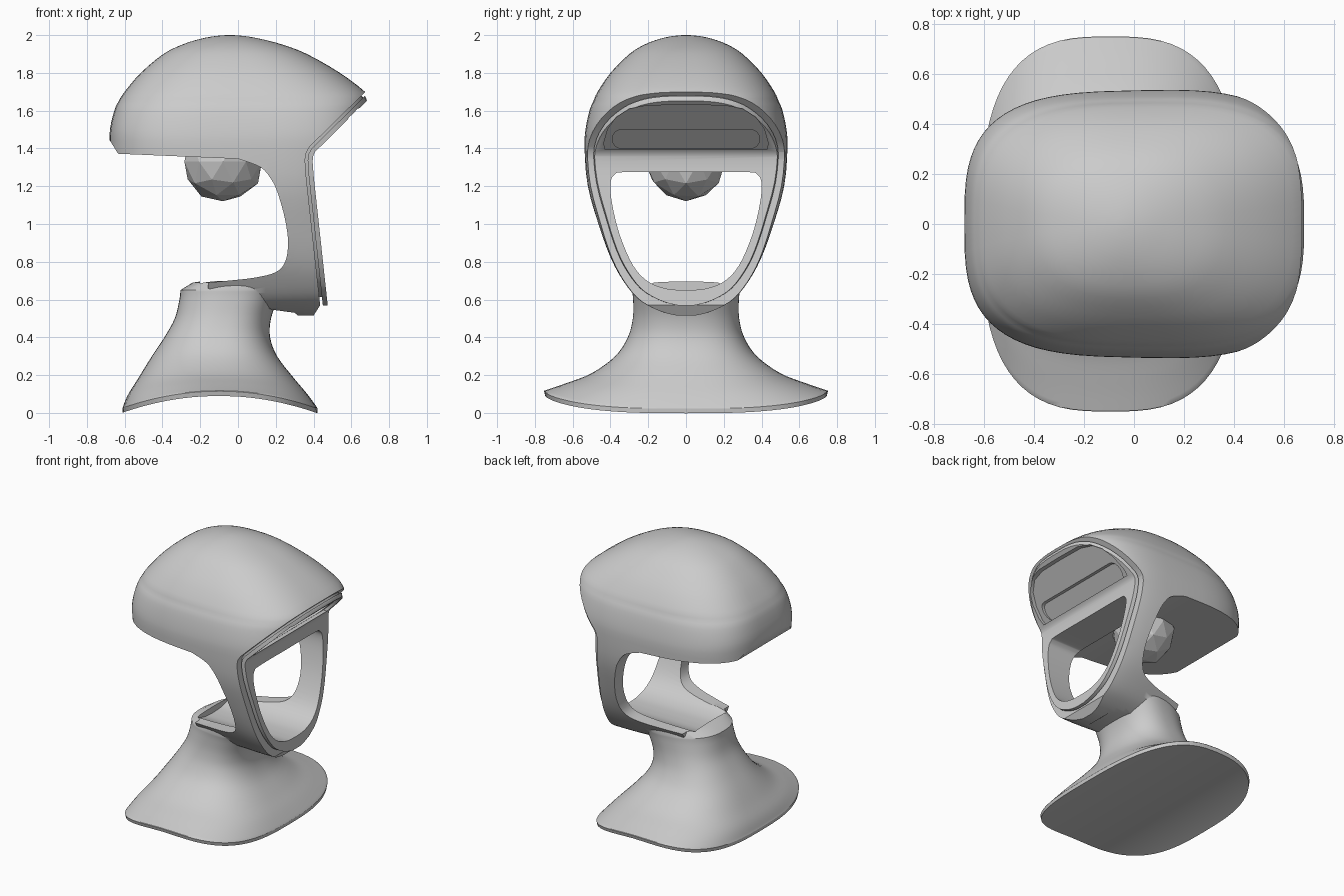
import bpy, bmesh, math, random
from mathutils import Vector

if "Cube" in bpy.data.objects:
    bpy.data.objects.remove(bpy.data.objects["Cube"])

grey = bpy.data.materials.new("soft grey")
grey.use_nodes = True
grey.diffuse_color = (0.6, 0.6, 0.6, 1)
grey.node_tree.nodes["Principled BSDF"].inputs["Base Color"].default_value = (0.6, 0.6, 0.6, 1)


def finish(name, bm):
    bmesh.ops.recalc_face_normals(bm, faces=bm.faces)
    mesh = bpy.data.meshes.new(name)
    bm.to_mesh(mesh)
    bm.free()
    mesh.materials.append(grey)
    ob = bpy.data.objects.new(name, mesh)
    bpy.context.collection.objects.link(ob)
    return ob


def spline(rows, steps):
    """Smooth curve through rows of numbers."""
    out = []
    for i in range(len(rows) - 1):
        a, b, c, d = [rows[max(0, min(len(rows) - 1, k))] for k in range(i - 1, i + 3)]
        for s in range(steps):
            t = s / steps
            out.append(tuple(0.5 * (2*q + (r - p)*t + (2*p - 5*q + 4*r - e)*t*t
                       + (3*q - p - 3*r + e)*t**3) for p, q, r, e in zip(a, b, c, d)))
    return out + [tuple(rows[-1])]


def loft(name, rows, sides=72):
    """Stack rounded sections: height, back x, front x, half width, arch, flare, squareness."""
    bm = bmesh.new()
    rings = []
    for z, xb, xf, w, arch, flare, power in rows:
        ring = []
        for i in range(sides):
            t = 2 * math.pi * i / sides
            c, s = math.cos(t), math.sin(t)
            x = (xb + xf) / 2 + (xf - xb) / 2 * math.copysign(abs(c) ** (2 / power), c)
            y = w * math.copysign(abs(s) ** (2 / power), s) * (1 + flare * x)
            if i in (0, sides // 2):
                y = 0
            ring.append(bm.verts.new((x, y, z - arch * (x + 0.1) ** 2)))
        rings.append(ring)
    for lo, hi in zip(rings, rings[1:]):
        for i in range(sides):
            j = (i + 1) % sides
            bm.faces.new((lo[i], lo[j], hi[j], hi[i]))
    for ring in (rings[0], rings[-1]):
        for i in range(sides // 2):
            quad = [ring[i], ring[i + 1], ring[-i - 1], ring[-i]]
            bm.faces.new(list(dict.fromkeys(quad)))
    return finish(name, bm)


def prism(name, near, far):
    """Solid between two matching outlines."""
    bm = bmesh.new()
    a = [bm.verts.new(p) for p in near]
    b = [bm.verts.new(p) for p in far]
    bm.faces.new(a)
    bm.faces.new(b)
    for i in range(len(a)):
        j = (i + 1) % len(a)
        bm.faces.new((a[i], a[j], b[j], b[i]))
    return finish(name, bm)


def side_prism(name, pts):
    return prism(name, [(x, -1, z) for x, z in pts], [(x, 1, z) for x, z in pts])


def face_prism(name, half, back):
    """Mirror a half outline and push it through the face."""
    pts = half + [(-y, z) for y, z in reversed(half) if y > 0.001]
    return prism(name, [(back(z), y, z) for y, z in pts], [(1.2, y, z) for y, z in pts])


def combine(ob, other, mode):
    mod = ob.modifiers.new(mode, "BOOLEAN")
    mod.operation, mod.object, mod.solver = mode, other, "EXACT"
    bpy.context.view_layer.objects.active = ob
    bpy.ops.object.modifier_apply(modifier=mod.name)
    bpy.data.objects.remove(other)


def head(name, shrink=1.0):
    b, f = -0.68, 0.70
    egg = [(0.515, b, f, 0.04, 0.5, 3), (0.53, b, f, 0.1, 0.5, 3), (0.56, b, f, 0.165, 0.5, 3),
           (0.61, b, f, 0.232, 0.5, 3), (0.7, b, f, 0.3, 0.45, 3), (0.82, b, f, 0.375, 0.3, 3),
           (1.0, b, f, 0.455, 0.14, 3), (1.2, b, f, 0.517, 0.06, 3.1), (1.4, b, f, 0.535, 0.04, 3.2),
           (1.5, -0.678, f, 0.53, 0.04, 3.2), (1.6, -0.655, f, 0.51, 0.03, 3.1),
           (1.65, -0.632, f, 0.49, 0.02, 3), (1.7, -0.6, 0.672, 0.468, 0, 2.9),
           (1.8, -0.515, 0.54, 0.4, 0, 2.7), (1.9, -0.395, 0.365, 0.3, 0, 2.5),
           (1.95, -0.295, 0.235, 0.22, 0, 2.4), (1.98, -0.2, 0.12, 0.14, 0, 2.2),
           (1.995, -0.12, 0.035, 0.07, 0, 2), (2.0, -0.06, -0.03, 0.015, 0, 2)]
    rows = [(1.6 + (z - 1.6) * shrink, xb, 0.36 + (xf - 0.36) * shrink, w * shrink, 0, flare, power)
            for z, xb, xf, w, flare, power in spline(egg, 3)]
    return loft(name, rows)


def face_line(d):
    """Side line of the face, moved outward by d."""
    n = 0.7 * d
    return [(0.85 + n, 1.872 - n), (0.38 + n, 1.41 - n), (0.362 + 0.9 * d, 1.38 - 0.5 * d),
            (0.355 + d, 1.34 - 0.2 * d), (0.36 + d, 1.26), (0.448 + d, 0.45)]


# Helmet body: egg trimmed by the side outline
inner = spline([(-0.16, 0.69), (-0.02, 0.703), (0.1, 0.718), (0.2, 0.745), (0.25, 0.8), (0.265, 0.9),
                (0.25, 1.02), (0.215, 1.15), (0.18, 1.23), (0.12, 1.3), (0, 1.345)], 4)
outline = (face_line(0)[:-1] + [(0.435, 0.57), (0.4, 0.515), (0.39, 0.45), (0.3, 0.53), (0.19, 0.545),
                                (0.05, 0.58), (-0.16, 0.66)] + inner
           + [(-0.635, 1.372), (-0.68, 1.445), (-0.9, 1.6), (-0.9, 2.1), (0.85, 2.1)])
body = head("helmet_and_stand")
combine(body, side_prism("side_outline", outline), "INTERSECT")

# Neck flaring to an arched foot
lip = [(0.09, -0.61, 0.42, 0.745, 0.34, 0, 2.9), (0.115, -0.612, 0.422, 0.752, 0.34, 0, 2.9)]
flare = spline([(0.118, -0.61, 0.42, 0.75, 0.34, 0, 2.9), (0.155, -0.585, 0.37, 0.64, 0.27, 0, 2.8),
                (0.21, -0.53, 0.295, 0.5, 0.16, 0, 2.6), (0.3, -0.46, 0.21, 0.375, 0.05, 0, 2.5),
                (0.4, -0.39, 0.17, 0.31, 0, 0.05, 2.5), (0.5, -0.335, 0.175, 0.285, 0, 0.2, 2.5),
                (0.6, -0.31, 0.21, 0.282, 0, 0.4, 2.5), (0.65, -0.305, 0.235, 0.285, 0, 0.5, 2.5)], 4)
top = [(0.69, -0.24, 0.235, 0.28, 0, 0.5, 2.5), (0.698, -0.18, 0.22, 0.262, 0, 0.5, 2.5)]
combine(body, loft("neck", lip + flare + top), "UNION")

# Face opening, also hollowing the shelf behind it
half_hole = spline([(0, 1.275), (0.32, 1.275), (0.38, 1.26), (0.4, 1.21), (0.39, 1.1), (0.35, 0.94),
                    (0.28, 0.78), (0.2, 0.695), (0.1, 0.657), (0, 0.65)], 4)


def cut_hole(ob):
    combine(ob, face_prism("hole", half_hole, lambda z: -0.2), "DIFFERENCE")


cut_hole(body)


# Narrow groove and bezel in front of the body
def face_layer(name, back, front, shrink):
    layer = head(name, shrink)
    combine(layer, side_prism("strip", face_line(back) + face_line(front)[::-1]), "INTERSECT")
    cut_hole(layer)
    return layer


groove = face_layer("face_groove", -0.015, 0.025, 0.91)
bezel = face_layer("face_bezel", 0.014, 0.04, 0.95)


# Recessed brow panel with a rounded slot
def brow(depth):
    return lambda z: 0.408 + 1.0175 * (z - 1.382) - depth


panel = [(0, 1.63), (0.2, 1.628), (0.3, 1.61), (0.37, 1.565), (0.415, 1.5), (0.435, 1.43),
         (0.43, 1.395), (0, 1.395)]
slot = [(0, 1.5)] + [(0.34 + 0.05 * math.sin(a * math.pi / 8), 1.45 + 0.05 * math.cos(a * math.pi / 8))
                     for a in range(9)] + [(0, 1.4)]
for part in (groove, bezel):
    combine(part, face_prism("panel", panel, brow(0.03)), "DIFFERENCE")
    combine(part, face_prism("slot", slot, brow(0.052)), "DIFFERENCE")

# Faceted bulb under the dome
random.seed(4)
bm = bmesh.new()
bmesh.ops.create_icosphere(bm, subdivisions=2, radius=0.215)
for v in bm.verts:
    v.co = v.co * random.uniform(0.96, 1.02) + Vector((-0.08, 0, 1.33))
finish("bulb", bm)

for part in (body, groove, bezel):
    bpy.ops.object.select_all(action="DESELECT")
    part.select_set(True)
    bpy.context.view_layer.objects.active = part
    bpy.ops.object.shade_smooth_by_angle(angle=math.radians(32))
